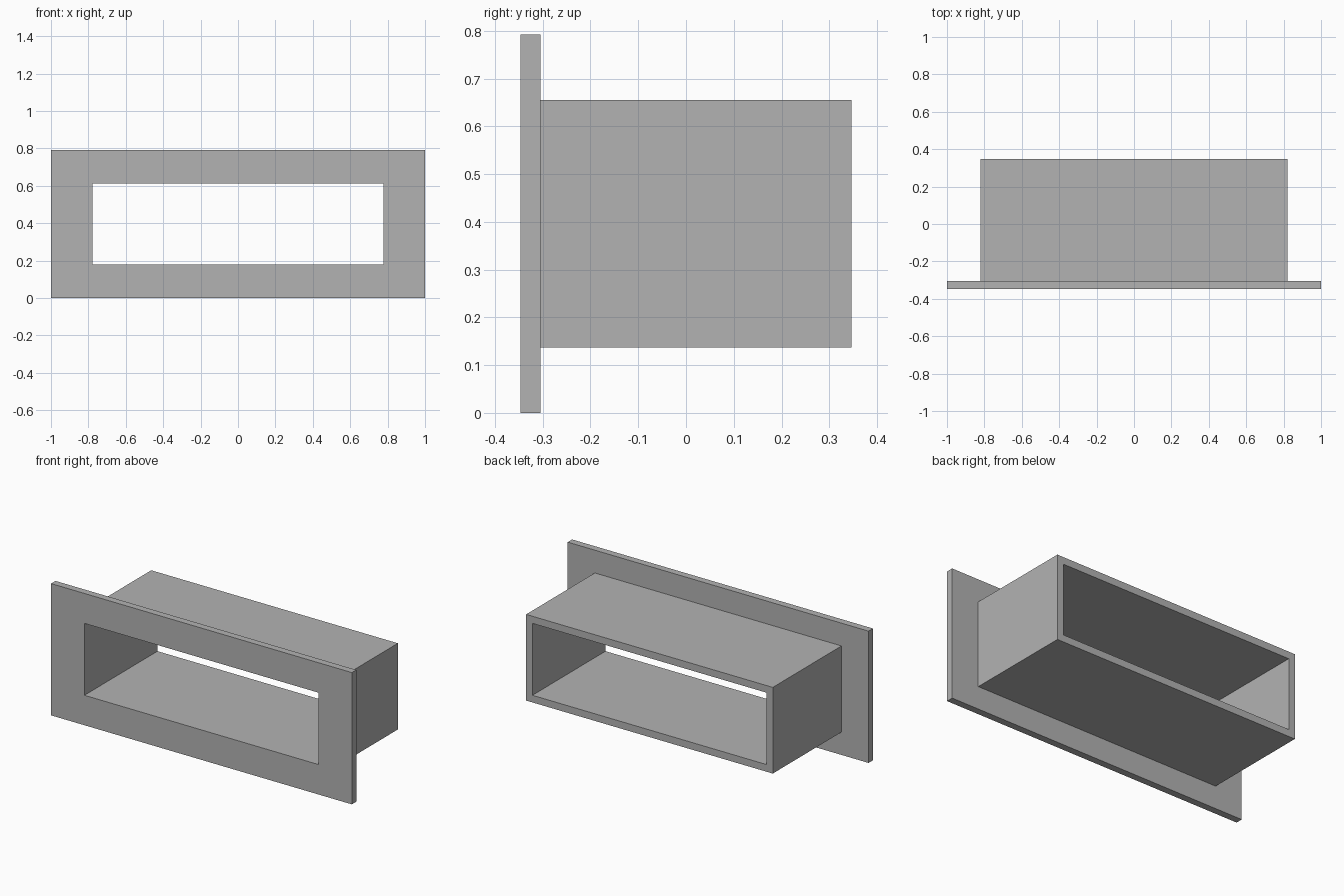
import bpy
import bmesh

default_cube = bpy.data.objects.get("Cube")
if default_cube:
    bpy.data.objects.remove(default_cube, do_unlink=True)

# Single plain grey finish
grey = bpy.data.materials.new("plain grey")
grey.use_nodes = True
colour = (0.45, 0.45, 0.45, 1)
grey.diffuse_color = colour
grey.node_tree.nodes["Principled BSDF"].inputs["Base Color"].default_value = colour

CENTRE_Z = 0.396
OPENING = (0.778, 0.216)   # half width, half height
SLEEVE = (0.82, 0.259)
FLANGE = (1.0, 0.396)
FRONT, JOINT, BACK = -0.347, -0.305, 0.347


def rectangular_ring(name, outer, inner, y0, y1):
    """Rectangular frame with a through opening, running from y0 to y1."""
    bm = bmesh.new()
    corners = [(-1, -1), (1, -1), (1, 1), (-1, 1)]
    loops = [[bm.verts.new((sx * hw, y, CENTRE_Z + sz * hh)) for sx, sz in corners]
             for (hw, hh), y in ((outer, y0), (outer, y1), (inner, y1), (inner, y0))]
    for a, b in zip(loops, loops[1:] + loops[:1]):
        for i in range(4):
            j = (i + 1) % 4
            bm.faces.new((a[i], a[j], b[j], b[i]))
    bmesh.ops.recalc_face_normals(bm, faces=bm.faces)
    mesh = bpy.data.meshes.new(name)
    bm.to_mesh(mesh)
    bm.free()
    mesh.materials.append(grey)
    obj = bpy.data.objects.new(name, mesh)
    bpy.context.collection.objects.link(obj)
    return obj


# Front mounting plate and the duct sleeve behind it
rectangular_ring("front_flange", FLANGE, OPENING, FRONT, JOINT)
rectangular_ring("duct_sleeve", SLEEVE, OPENING, JOINT, BACK)
